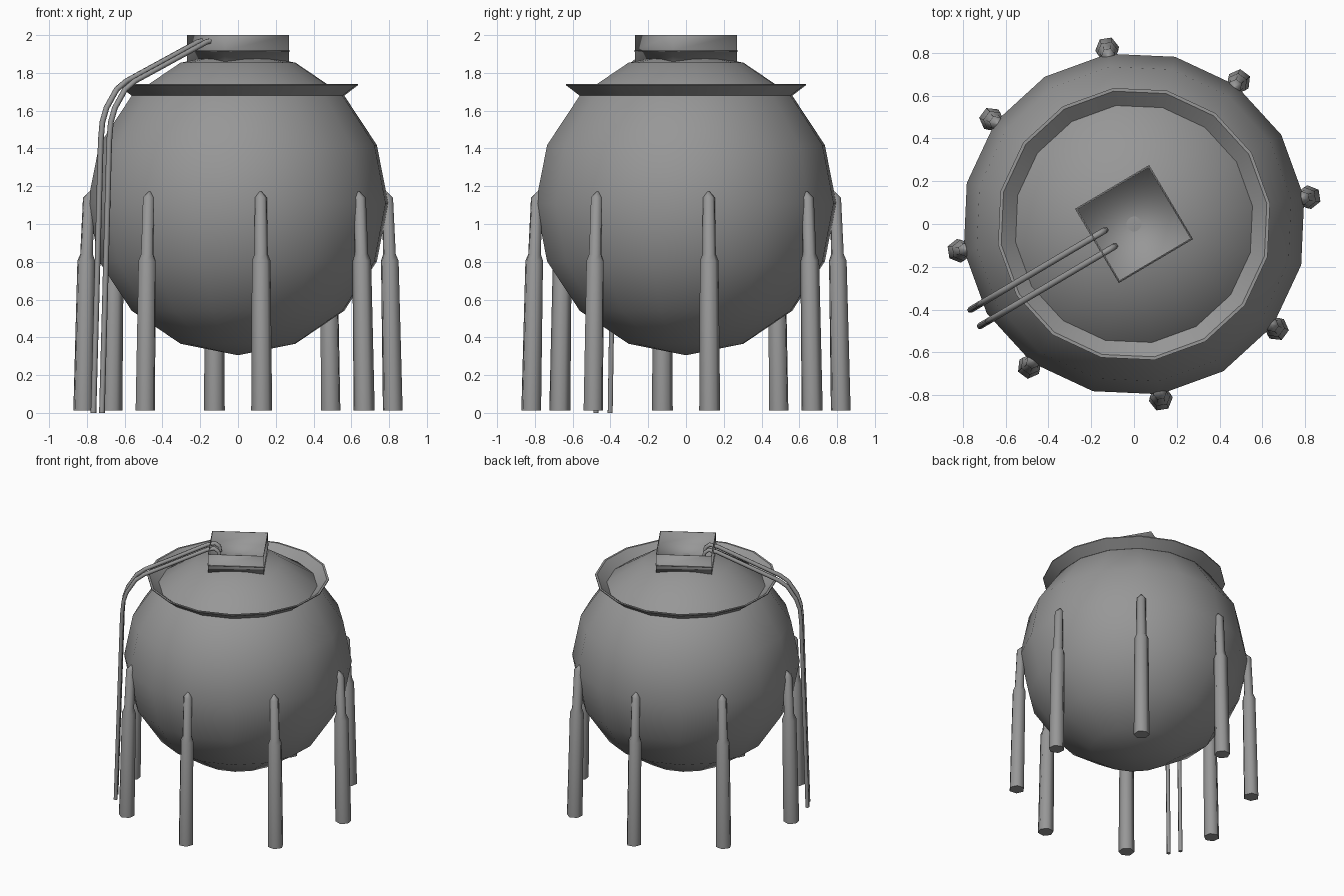
import bpy, bmesh, math
from mathutils import Vector, Matrix

if "Cube" in bpy.data.objects:
    bpy.data.objects.remove(bpy.data.objects["Cube"])

TURN = math.radians(8.7)      # facet and leg offset
BOX_TURN = math.radians(30.6)  # hatch and pipe direction
CENTRE_Z, RADIUS = 1.11, 0.805

# dark grey paint
paint = bpy.data.materials.new("dark_grey")
paint.diffuse_color = (0.31, 0.31, 0.31, 1)
paint.use_nodes = True
paint.node_tree.nodes["Principled BSDF"].inputs["Base Color"].default_value = paint.diffuse_color


def finish(name, bm, angle):
    bmesh.ops.recalc_face_normals(bm, faces=bm.faces)
    me = bpy.data.meshes.new(name)
    bm.to_mesh(me)
    bm.free()
    me.materials.append(paint)
    ob = bpy.data.objects.new(name, me)
    bpy.context.collection.objects.link(ob)
    bpy.ops.object.select_all(action='DESELECT')
    ob.select_set(True)
    bpy.context.view_layer.objects.active = ob
    bpy.ops.object.shade_smooth_by_angle(angle=math.radians(angle))
    return ob


def loft(name, rings, sides, turn=0.0, angle=40, caps=True, closed=False):
    """Join horizontal polygons given as (centre x, z, radius)."""
    bm = bmesh.new()
    loops = []
    for cx, z, r in rings:
        loops.append([bm.verts.new((cx + r * math.cos(turn + 2 * math.pi * i / sides),
                                    r * math.sin(turn + 2 * math.pi * i / sides), z))
                      for i in range(sides)])
    pairs = list(zip(loops, loops[1:]))
    if closed:
        pairs.append((loops[-1], loops[0]))
    for a, b in pairs:
        for i in range(sides):
            j = (i + 1) % sides
            bm.faces.new((a[i], a[j], b[j], b[i]))
    if caps and not closed:
        bm.faces.new(loops[0])
        bm.faces.new(loops[-1])
    return finish(name, bm, angle)


# spherical tank
bm = bmesh.new()
bmesh.ops.create_uvsphere(bm, u_segments=16, v_segments=8, radius=RADIUS,
                          matrix=Matrix.Translation((0, 0, CENTRE_Z)) @ Matrix.Rotation(TURN, 4, 'Z'))
finish("tank", bm, 60)

# flared collar around the upper tank
loft("collar", [(0, 1.68, 0.57), (0, 1.735, 0.643), (0, 1.742, 0.643),
                (0, 1.742, 0.628), (0, 1.685, 0.56)],
     16, TURN, closed=True)

# eight slightly leaning legs with stepped, pointed tops
leg_rings = [(0.829, 0.012, 0.056), (0.813, 0.805, 0.050), (0.811, 0.84, 0.036),
             (0.800, 1.14, 0.032), (0.791, 1.173, 0.005)]
for k in range(8):
    leg = loft(f"leg_{k + 1}", leg_rings, 6, math.pi / 2, 65)
    leg.rotation_euler.z = TURN + k * math.pi / 4

# open square hatch box: skirt, lip, walls and recessed floor
D = 0.28
hatch = loft("hatch_box", [(0, 1.84, D), (0, 1.914, D), (0, 1.914, D + 0.005), (0, 1.919, D + 0.005),
                           (0, 1.919, D), (0, 2.0, D), (0, 2.0, D - 0.008), (0, 1.908, D - 0.008)],
             4, math.pi / 4, 180)
hatch.rotation_euler.z = BOX_TURN

# twin pipes from the hatch down to the ground
path = [(0.13, 1.915), (0.135, 1.955), (0.165, 1.977), (0.22, 1.964), (0.66, 1.757), (0.72, 1.713),
        (0.783, 1.615), (0.808, 1.54), (0.818, 1.44), (0.863, 0.0)]
for name, side in (("pipe_left", 1), ("pipe_right", -1)):
    bm = bmesh.new()
    pts = [Vector((-s, side * 0.044, z)) for s, z in path]
    loops = []
    for i, p in enumerate(pts):
        t_in = (p - pts[i - 1]).normalized() if i else (pts[1] - p).normalized()
        t_out = (pts[i + 1] - p).normalized() if i < len(pts) - 1 else t_in
        across = Vector((0, 1, 0))
        up = (t_in + t_out).normalized().cross(across)
        loops.append([bm.verts.new(p + 0.015 * (math.cos(a) * across + math.sin(a) * up))
                      for a in (math.pi / 3 * n for n in range(6))])
    for a, b in zip(loops, loops[1:]):
        for i in range(6):
            j = (i + 1) % 6
            bm.faces.new((a[i], a[j], b[j], b[i]))
    bm.faces.new(loops[0])
    bm.faces.new(loops[-1])
    pipe = finish(name, bm, 65)
    pipe.rotation_euler.z = BOX_TURN
